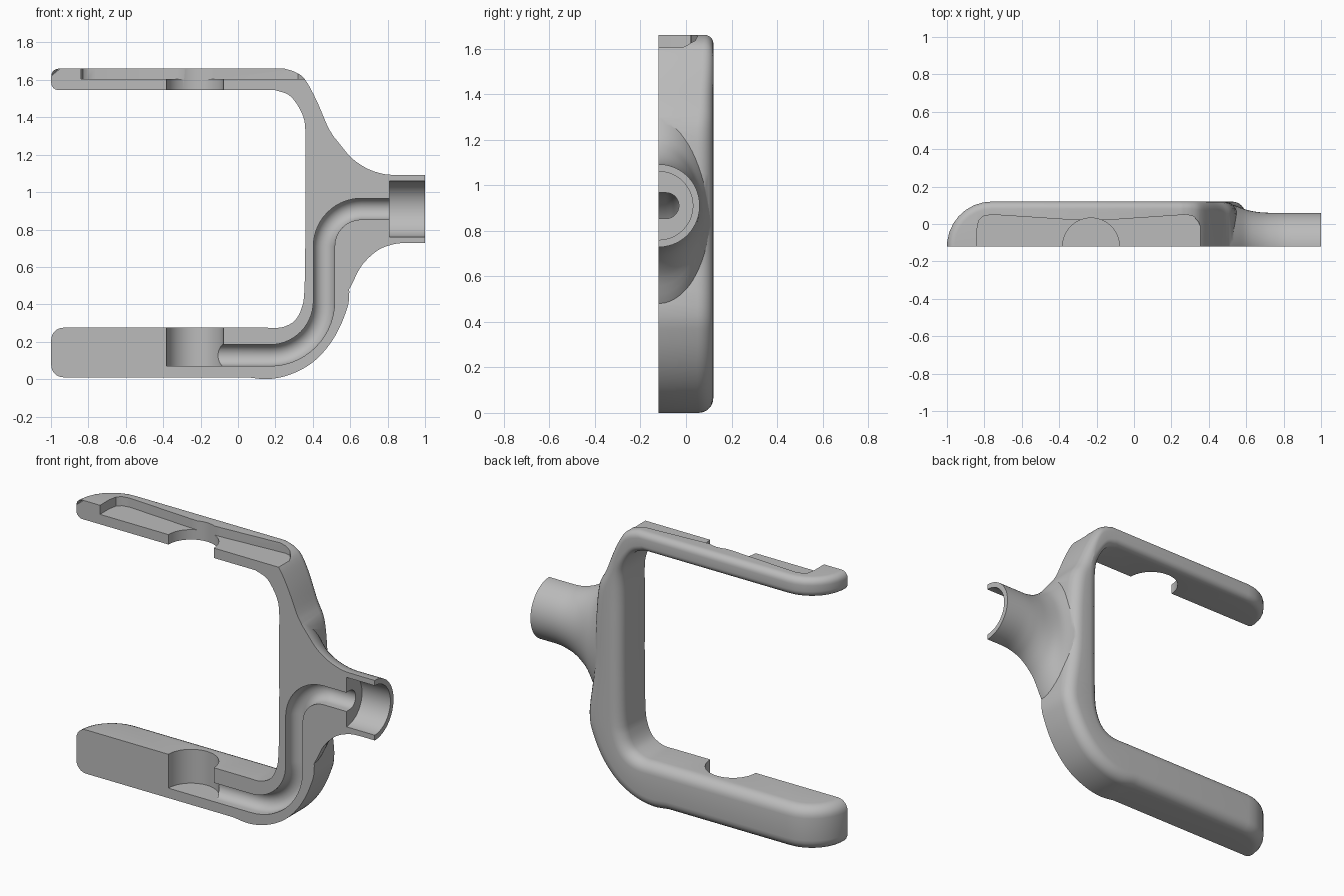
import bpy, bmesh, math
from mathutils import Vector

CUT = -0.12          # plane of the flat front
FRONT = -0.3         # stock in front of the plane, trimmed off
AXIS_Z = 0.91        # height of the neck axis

old = bpy.data.objects.get("Cube")
if old:
    bpy.data.objects.remove(old, do_unlink=True)

grey = bpy.data.materials.new("light grey")
grey.use_nodes = True
grey.diffuse_color = (0.5, 0.5, 0.5, 1)
grey.node_tree.nodes["Principled BSDF"].inputs["Base Color"].default_value = (0.5, 0.5, 0.5, 1)


def loft(name, rings):
    """Skin a list of equal closed rings, cap both ends, face outward."""
    bm = bmesh.new()
    rows = [[bm.verts.new(p) for p in ring] for ring in rings]
    n = len(rows[0])
    for a, b in zip(rows, rows[1:]):
        for k in range(n):
            bm.faces.new((a[k], a[(k + 1) % n], b[(k + 1) % n], b[k]))
    bm.faces.new(rows[0][::-1])
    bm.faces.new(rows[-1])
    if bm.calc_volume(signed=True) < 0:
        bmesh.ops.reverse_faces(bm, faces=bm.faces[:])
    mesh = bpy.data.meshes.new(name)
    bm.to_mesh(mesh)
    bm.free()
    mesh.materials.append(grey)
    obj = bpy.data.objects.new(name, mesh)
    bpy.context.scene.collection.objects.link(obj)
    return obj


def volume(mesh):
    bm = bmesh.new()
    bm.from_mesh(mesh)
    size = bm.calc_volume(signed=True)
    bm.free()
    return size


def combine(target, tool, operation):
    """Boolean with the first solver that keeps a sound body."""
    for solver in ("EXACT", "MANIFOLD", "FLOAT"):
        mod = target.modifiers.new("boolean", "BOOLEAN")
        mod.operation, mod.solver, mod.object = operation, solver, tool
        bpy.context.view_layer.update()
        graph = bpy.context.evaluated_depsgraph_get()
        result = bpy.data.meshes.new_from_object(target.evaluated_get(graph), depsgraph=graph)
        target.modifiers.remove(mod)
        if volume(result) > 0.6 * volume(target.data):
            target.data = result
            break
    bpy.data.objects.remove(tool, do_unlink=True)


def smooth_path(points, steps):
    """Catmull-Rom interpolation of points of any size."""
    pts = [Vector(p) for p in points]
    ext = [2 * pts[0] - pts[1]] + pts + [2 * pts[-1] - pts[-2]]
    out = []
    for a, b, c, d in zip(ext, ext[1:], ext[2:], ext[3:]):
        for i in range(steps):
            t = i / steps
            out.append(0.5 * (2 * b + (c - a) * t + (2 * a - 5 * b + 4 * c - d) * t * t
                              + (3 * b - a - 3 * c + d) * t ** 3))
    return out + [pts[-1]]


# Frame: rounded section swept round the C shape
ARC = [math.radians(a) for a in range(0, 91, 15)]
ROUND = 0.24


def section(outer, inner, r, angle=None):
    outer, inner = Vector(outer), Vector(inner)
    t = r / (outer - inner).length
    edge = [(t * (1 - math.sin(a)), r * (1 - math.cos(a))) for a in reversed(ARC)]
    edge += [(1 - f, d) for f, d in reversed(edge)]
    ring = []
    for f, d in edge:
        p = outer.lerp(inner, f)
        if angle is None:
            ring.append((p.x, CUT + ROUND - d, p.y))
        else:
            ring.append((ROUND - 1 - (ROUND - d) * math.cos(angle),
                         CUT + (ROUND - d) * math.sin(angle), p.y))
    return ring + [(ring[-1][0], FRONT, ring[-1][2]), (ring[0][0], FRONT, ring[0][2])]


def arm_end(top, low, r):
    return [section((0, top), (0, low), r, math.radians(a)) for a in range(-6, 91, 12)]


# outer x, outer z, inner x, inner z, edge radius
corner = [
    (.25, 1.66, .20, 1.545, .04), (.31, 1.64, .27, 1.52, .04),
    (.36, 1.60, .315, 1.47, .045), (.42, 1.49, .35, 1.40, .05),
    (.48, 1.35, .36, 1.33, .06), (.53, 1.25, .36, 1.22, .07),
    (.55, 1.05, .36, 1.05, .07), (.56, .75, .36, .75, .07),
    (.595, .47, .355, .47, .07), (.57, .34, .34, .38, .07),
    (.50, .20, .31, .32, .07), (.40, .09, .27, .29, .07),
    (.28, .025, .22, .275, .065), (.16, .0, .15, .275, .065),
    (.05, .01, .05, .275, .065)]
rings = arm_end(1.66, 1.545, .04)
rings += [section(s[0:2], s[2:4], s[4]) for s in smooth_path(corner, 4)]
rings += reversed(arm_end(.01, .275, .065))
frame = loft("bracket_frame", rings)

# Neck: elliptical sections flaring into the frame (x, top, bottom, depth)
flare = [(.46, 1.34, .40, .232), (.5, 1.31, .40, .232), (.55, 1.25, .42, .216),
         (.6, 1.19, .49, .197), (.65, 1.15, .59, .186), (.7, 1.122, .65, .181),
         (.75, 1.104, .69, .18), (.8, 1.094, .712, .18), (.87, 1.092, .727, .18),
         (1, 1.092, .728, .18)]
TURN = [math.tau * (k + .5) / 64 for k in range(64)]
neck = loft("neck", [[(x, CUT + d * math.cos(a), (hi + lo) / 2 + (hi - lo) / 2 * math.sin(a))
                      for a in TURN] for x, hi, lo, d in smooth_path(flare, 3)])
combine(frame, neck, "UNION")

# Flat front face
bm = bmesh.new()
bm.from_mesh(frame.data)
bmesh.ops.bisect_plane(bm, geom=bm.verts[:] + bm.edges[:] + bm.faces[:], dist=1e-6,
                       plane_co=(0, CUT, 0), plane_no=(0, -1, 0), clear_outer=True)
bmesh.ops.holes_fill(bm, edges=[e for e in bm.edges if e.is_boundary], sides=0)
bmesh.ops.recalc_face_normals(bm, faces=bm.faces[:])
if bm.calc_volume(signed=True) < 0:
    bmesh.ops.reverse_faces(bm, faces=bm.faces[:])
bm.to_mesh(frame.data)
bm.free()

# Channel: round-bottomed groove following two bends
WIDTH = 0.057


def bend(cx, cz, r, start, end):
    angles = [math.radians(start + (end - start) * i / 14) for i in range(15)]
    return [(cx + r * math.cos(a), cz + r * math.sin(a), a) for a in angles]


up = math.pi / 2
route = [(-.2, .127, -up)] + bend(.17, .417, .29, -90, 0)
route += [(x, z, a - math.pi) for x, z, a in bend(.66, .71, .2, 180, 90)]
route.append((.85, AXIS_Z, -up))
groove = [(WIDTH * math.cos(a), -.088 + WIDTH * math.sin(a))
          for a in [math.pi * k / 14 for k in range(15)]]
groove += [(-WIDTH, FRONT), (WIDTH, FRONT)]
channel = loft("channel_cutter", [[(x + s * math.cos(a), y, z + s * math.sin(a))
                                   for s, y in groove] for x, z, a in route])
combine(frame, channel, "DIFFERENCE")

# Neck bore
bore = loft("bore_cutter", [[(x, CUT + .15 * math.cos(a), AXIS_Z + .15 * math.sin(a))
                             for a in TURN] for x in (.81, 1.1)])
combine(frame, bore, "DIFFERENCE")

# Round seats in both arms
for low, high in ((.07, .4), (1.45, 1.8)):
    seat = loft("seat_cutter", [[(-.23 + .152 * math.cos(a), CUT + .152 * math.sin(a), z)
                                 for a in TURN] for z in (low, high)])
    combine(frame, seat, "DIFFERENCE")

# Shallow pocket in the upper arm
plan = [(-.84, FRONT), (-.84, -.03), (-.83, .02), (-.805, .042), (-.76, .05),
        (-.33, .022), (-.23, .018), (-.13, .022), (.28, .05), (.32, .04),
        (.345, .01), (.4, -.12), (.4, FRONT)]
pocket = loft("pocket_cutter", [[(x, y, z) for x, y in plan] for z in (1.605, 1.8)])
combine(frame, pocket, "DIFFERENCE")

bpy.ops.object.select_all(action="DESELECT")
frame.select_set(True)
bpy.context.view_layer.objects.active = frame
bpy.ops.object.shade_smooth_by_angle(angle=math.radians(32))
